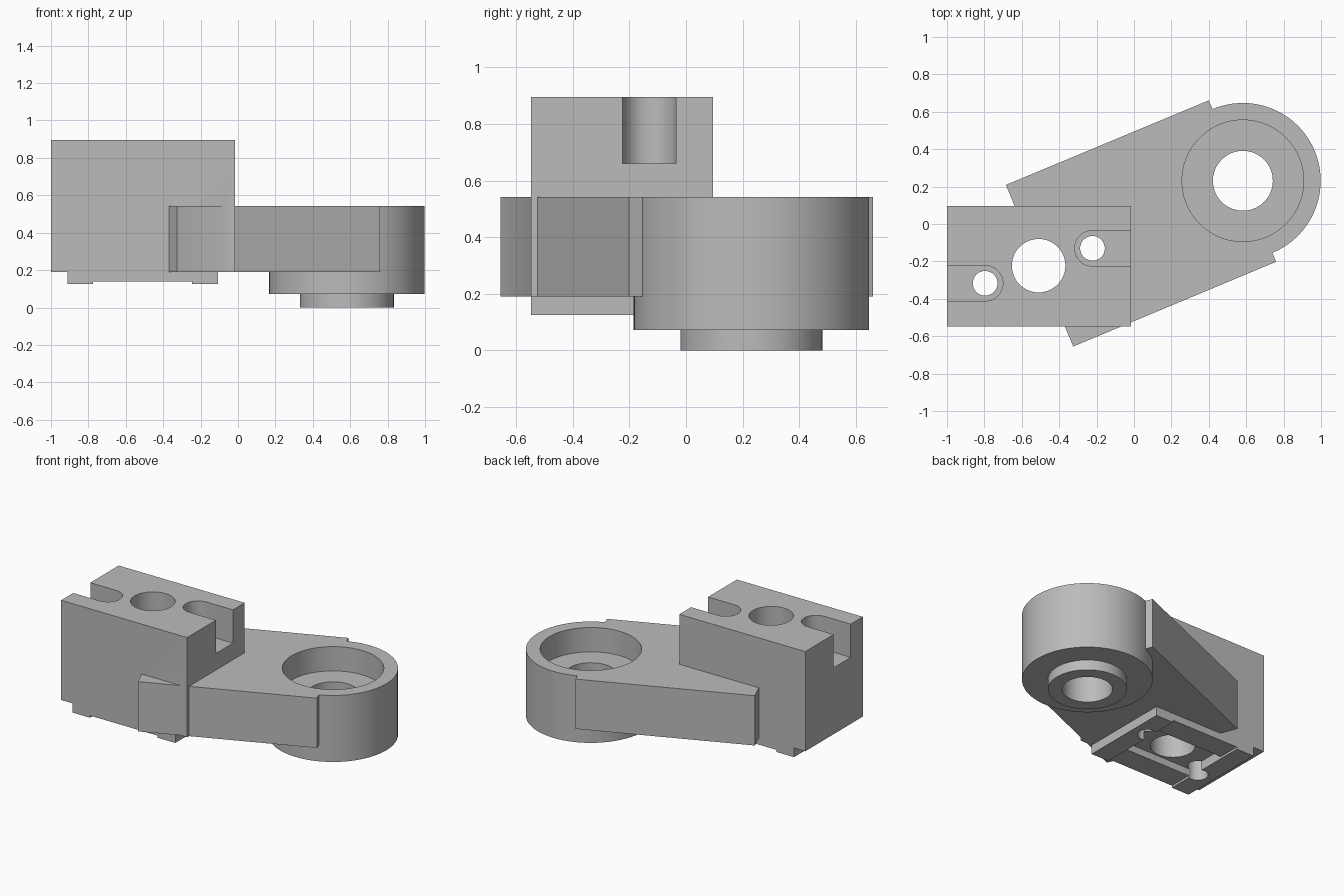
import bpy, bmesh, math
from mathutils import Vector

if "Cube" in bpy.data.objects:
    bpy.data.objects.remove(bpy.data.objects["Cube"])

grey = bpy.data.materials.new("plain_grey")
grey.diffuse_color = (0.5, 0.5, 0.5, 1)
grey.use_nodes = True
grey.node_tree.nodes["Principled BSDF"].inputs["Base Color"].default_value = grey.diffuse_color


def prism(name, outline, z0, z1):
    """Solid made by raising a flat outline from z0 to z1."""
    bm = bmesh.new()
    face = bm.faces.new([bm.verts.new((x, y, z0)) for x, y in outline])
    top = bmesh.ops.extrude_face_region(bm, geom=[face])["geom"]
    bmesh.ops.translate(bm, vec=(0, 0, z1 - z0),
                        verts=[v for v in top if isinstance(v, bmesh.types.BMVert)])
    bmesh.ops.recalc_face_normals(bm, faces=bm.faces)
    mesh = bpy.data.meshes.new(name)
    bm.to_mesh(mesh)
    bm.free()
    mesh.materials.append(grey)
    ob = bpy.data.objects.new(name, mesh)
    bpy.context.collection.objects.link(ob)
    return ob


def box(name, x0, x1, y0, y1, z0, z1):
    return prism(name, [(x0, y0), (x1, y0), (x1, y1), (x0, y1)], z0, z1)


def arc(c, r, a0, a1, n):
    return [(c[0] + r * math.cos(a0 + (a1 - a0) * i / n),
             c[1] + r * math.sin(a0 + (a1 - a0) * i / n)) for i in range(n + 1)]


def cylinder(name, c, r, z0, z1, n=96):
    return prism(name, arc(c, r, 0, math.tau, n)[:-1], z0, z1)


def combine(target, tool, operation):
    """Apply a boolean and discard the tool."""
    mod = target.modifiers.new("bool", "BOOLEAN")
    mod.operation, mod.solver, mod.object = operation, "EXACT", tool
    bpy.context.view_layer.objects.active = target
    bpy.ops.object.modifier_apply(modifier=mod.name)
    bpy.data.objects.remove(tool)


HUB = (0.582, 0.231)
BIG, LEFT, RIGHT = (-0.51, -0.223), (-0.796, -0.317), (-0.222, -0.13)
X0, X1, Y0, Y1 = -1.0, -0.015, -0.547, 0.096

# Clamp block with two foot rails and a thin web between them
bracket = box("bracket", X0, X1, Y0, Y1, 0.19, 0.895)
solids = [
    box("foot_rail_left", -0.912, -0.775, Y0, Y1, 0.125, 0.25),
    box("foot_rail_right", -0.245, -0.107, Y0, Y1, 0.125, 0.25),
    box("foot_web", -0.8, -0.22, Y0, Y1, 0.14, 0.25),
    # Slanted arm
    prism("arm", [(-0.325, -0.655), (0.76, -0.202), (0.4, 0.661), (-0.685, 0.209)],
          0.19, 0.542),
    # Round hub with a lower collar
    cylinder("hub", HUB, 0.416, 0.072, 0.542),
    cylinder("hub_collar", HUB, 0.251, 0.0, 0.2),
]
for s in solids:
    combine(bracket, s, "UNION")

# Bores, screw slots and the underside pocket
half = math.pi / 2
cutters = [
    cylinder("hub_seat", HUB, 0.325, 0.37, 1.0),
    cylinder("hub_bore", HUB, 0.16, -0.1, 0.5),
    cylinder("big_bore", BIG, 0.143, -0.1, 1.0, 64),
    cylinder("screw_hole_left", LEFT, 0.066, -0.1, 0.8, 48),
    cylinder("screw_hole_right", RIGHT, 0.066, -0.1, 0.8, 48),
    prism("screw_slot_left", arc(LEFT, 0.095, -half, half, 24)
          + [(-1.1, LEFT[1] + 0.095), (-1.1, LEFT[1] - 0.095)], 0.66, 1.0),
    prism("screw_slot_right", arc(RIGHT, 0.095, half, 3 * half, 24)
          + [(0.1, RIGHT[1] - 0.095), (0.1, RIGHT[1] + 0.095)], 0.66, 1.0),
    box("underside_pocket", -0.775, -0.245, -0.38, -0.065, 0.0, 0.19),
]
for c in cutters:
    combine(bracket, c, "DIFFERENCE")

# Smooth round walls, crisp edges
bpy.ops.object.select_all(action="DESELECT")
bracket.select_set(True)
bpy.context.view_layer.objects.active = bracket
bpy.ops.object.shade_smooth_by_angle(angle=math.radians(25))
